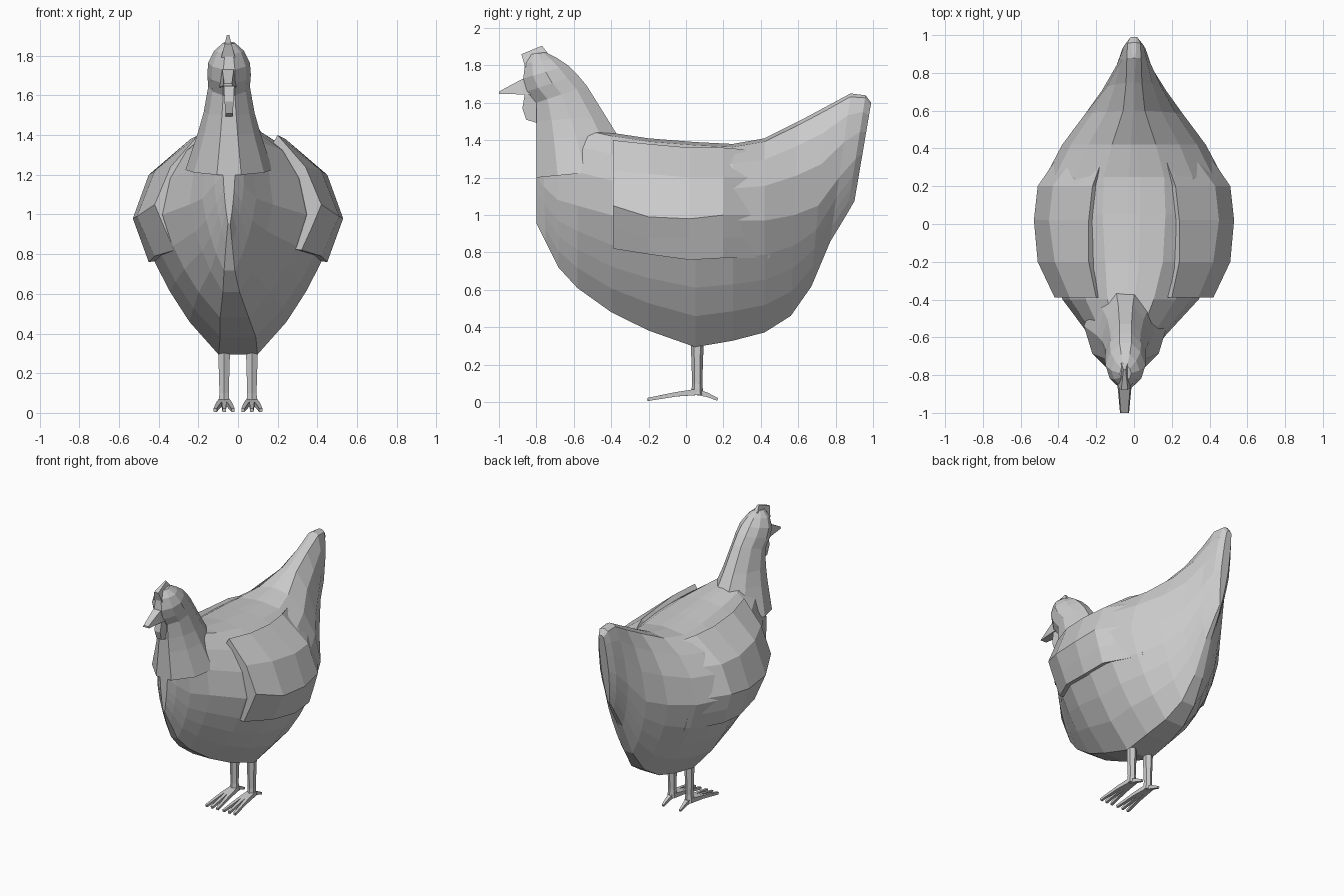
import bpy, bmesh, math
from mathutils import Vector

if "Cube" in bpy.data.objects:
    bpy.data.objects.remove(bpy.data.objects["Cube"])


def loft(name, rings):
    """Skin a list of equal-length rings and close both ends."""
    bm = bmesh.new()
    vr = [[bm.verts.new(p) for p in r] for r in rings]
    n = len(rings[0])
    for a, b in zip(vr, vr[1:]):
        for i in range(n):
            j = (i + 1) % n
            bm.faces.new((a[i], a[j], b[j], b[i]))
    bm.faces.new(vr[0])
    bm.faces.new(vr[-1])
    bmesh.ops.recalc_face_normals(bm, faces=bm.faces)
    me = bpy.data.meshes.new(name)
    bm.to_mesh(me)
    bm.free()
    ob = bpy.data.objects.new(name, me)
    bpy.context.collection.objects.link(ob)
    return ob


def tube(name, pts, radii, sides=6):
    """Tapered tube along a path."""
    pts = [Vector(p) for p in pts]
    d = (pts[-1] - pts[0]).normalized()
    u = Vector((1, 0, 0))
    u = (u - d * u.dot(d)).normalized()
    w = d.cross(u)
    ang = [math.tau * (i + 0.5) / sides for i in range(sides)]
    return loft(name, [[p + r * (u * math.cos(a) + w * math.sin(a)) for a in ang]
                       for p, r in zip(pts, radii)])


def plate(name, outline, x, t_low, t_high):
    """Thin side-profile plate; thickness tapers with height."""
    z0, z1 = min(p[1] for p in outline), max(p[1] for p in outline)
    half = lambda z: t_low + (t_high - t_low) * (z - z0) / (z1 - z0)
    return loft(name, [[(x + s * half(z), y, z) for y, z in outline] for s in (-1, 1)])


HEAD_X = -0.045


def centre(y):
    """The front of the bird drifts a little to one side."""
    return HEAD_X * min(1, max(0, (-0.2 - y) / 0.5))


# Body and tail: half cross-section (u, v), scaled by the stations below
HALF = [(0.06, 1), (0.34, .96), (0.66, .74), (0.89, .42), (1, 0),
        (.86, -.30), (.70, -.52), (.50, -.74), (.2, -.98)]
# top y, top z, bottom y, bottom z, half width, widest z, top sharpness
STATIONS = [
    (-.80, 1.50, -.80, 0.95, .03, 1.20, .3),
    (-.77, 1.50, -.75, 0.85, .075, 1.15, 1),
    (-.69, 1.52, -.68, 0.71, .135, 1.08, 1),
    (-.58, 1.48, -.58, 0.60, .21, 1.05, 1),
    (-.40, 1.44, -.40, 0.47, .36, 1.00, 1),
    (-.20, 1.41, -.20, 0.37, .45, .98, 1),
    (.05, 1.39, .05, 0.28, .49, .97, 1),
    (.25, 1.38, .25, 0.315, .47, .97, 1),
    (.42, 1.41, .42, 0.36, .38, .97, 1.1),
    (.60, 1.50, .56, 0.45, .26, 1.0, 1.4),
    (.75, 1.58, .67, 0.61, .17, 1.05, 1.3),
    (.88, 1.65, .77, 0.85, .10, 1.2, .9),
    (.96, 1.64, .86, 1.00, .065, 1.3, .6),
    (.99, 1.60, .90, 1.07, .03, 1.33, .4),
]
rings = []
for yt, zt, yb, zb, hw, zm, k in STATIONS:
    side = []
    for u, v in HALF:
        z = zm + v * ((zt - zm) if v > 0 else (zm - zb))
        y = yb + (yt - yb) * (z - zb) / (zt - zb)
        side.append((hw * (u ** k if v > 0 else u), y, z))
    rings.append([(centre(y) + x, y, z) for x, y, z in side]
                 + [(centre(y) - x, y, z) for x, y, z in reversed(side)])
loft("body", rings)

# Neck and head: z at front, z at back, front y, back y, half width
NECK = [(1.20, 1.25, -.80, -.28, .22), (1.40, 1.44, -.80, -.375, .155),
        (1.50, 1.53, -.80, -.43, .128), (1.60, 1.69, -.80, -.53, .105),
        (1.66, 1.75, -.85, -.58, .11), (1.73, 1.80, -.87, -.63, .105),
        (1.81, 1.84, -.86, -.69, .075), (1.86, 1.87, -.83, -.75, .03)]
# t = front to back, w = share of half width
SHAPE = [(0, .28), (.22, .8), (.5, 1), (.8, .75), (1, .3)]
rings = []
for zf, zb, yf, yb, hw in NECK:
    half = [(hw * w, yf + (yb - yf) * t, zf + (zb - zf) * t) for t, w in SHAPE]
    rings.append([(HEAD_X + x, y, z) for x, y, z in half]
                 + [(HEAD_X - x, y, z) for x, y, z in reversed(half)])
loft("neck_and_head", rings)

# Beak, comb and wattle
loft("beak", [[(-.05 + s * w, y, z) for s, z in
               ((-1, lo), (1, lo), (.8, hi), (-.8, hi))]
              for y, w, lo, hi in ((-.80, .045, 1.64, 1.76), (-.88, .035, 1.645, 1.725),
                                   (-1.0, .024, 1.648, 1.66))])
plate("comb", [(-.86, 1.79), (-.88, 1.86), (-.77, 1.905), (-.735, 1.86), (-.78, 1.80)],
      -.05, .035, .006)
plate("wattle", [(-.82, 1.67), (-.86, 1.66), (-.875, 1.57), (-.855, 1.51),
                 (-.79, 1.49), (-.78, 1.6)], -.045, .018, .028)

# Wings: raised shells, one (x, z) outline per y station
WING = [
    (-.39, [(.20, 1.40), (.34, 1.24), (.42, 1.05), (.37, .93), (.32, .82)]),
    (-.20, [(.24, 1.38), (.42, 1.22), (.51, .99), (.46, .88), (.42, .79)]),
    (.02, [(.24, 1.36), (.45, 1.20), (.53, .98), (.49, .87), (.45, .76)]),
    (.20, [(.22, 1.36), (.43, 1.20), (.51, 1.0), (.475, .88), (.44, .77)]),
    (.45, [(.13, 1.34), (.25, 1.20), (.34, 1.0), (.33, .88), (.30, .77)]),
]
for s, label in ((-1, "left"), (1, "right")):
    loft("wing_" + label, [[(s * x, y, z) for x, z in
                            pts + [(pts[-1][0] - .12, pts[-1][1] + .02), (.08, 1.2)]]
                           for y, pts in WING])

    # Leg with three front toes and one back toe
    x = s * .07
    tube("leg_" + label, [(x, .06, .04), (x, .06, .10), (x, .06, .36)], [.033, .027, .036])
    for i, dx in enumerate((-.045, 0, .045)):
        tube(f"front_toe_{label}_{i}",
             [(x + dx * .2, .07, .055), (x + dx * .6, -.05, .042), (x + dx, -.205, .014)],
             [.024, .017, .012], 4)
    tube("back_toe_" + label, [(x, .05, .055), (x, .11, .04), (x, .17, .014)],
         [.024, .017, .01], 4)
